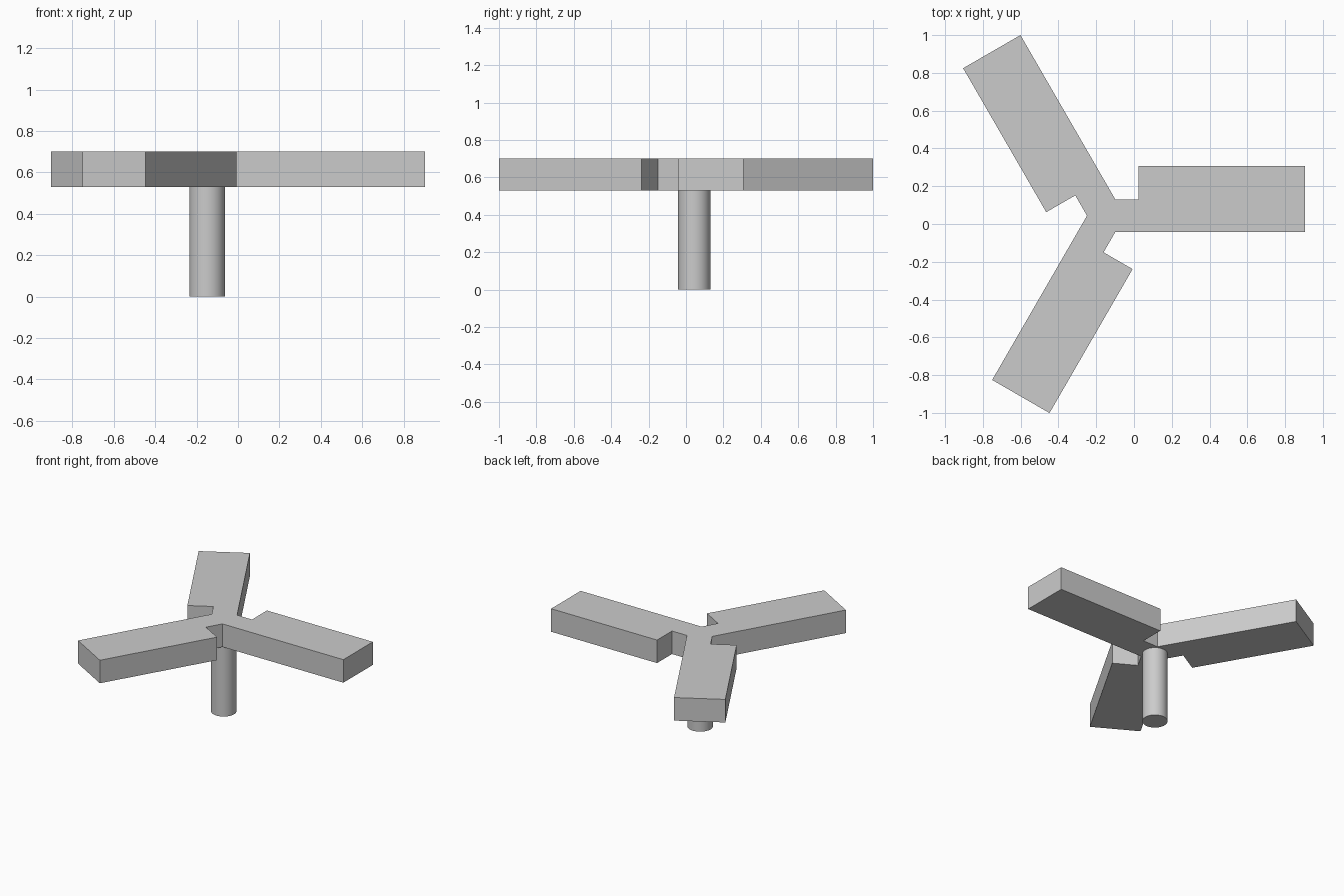
import bpy, bmesh, math
from mathutils import Matrix, Vector

cube = bpy.data.objects.get("Cube")
if cube:
    bpy.data.objects.remove(cube, do_unlink=True)

HUB = Vector((-0.149, 0.044, 0))   # rotor axis
R = 0.0865                         # shaft radius and half neck width
LENGTH, WIDE, NECK = 1.054, 0.264, 0.174
BOTTOM, TOP = 0.529, 0.702

grey = bpy.data.materials.new("plain grey")
grey.use_nodes = True
colour = (0.6, 0.6, 0.6, 1)
grey.diffuse_color = colour
grey.node_tree.nodes["Principled BSDF"].inputs["Base Color"].default_value = colour


def add_object(name, bm):
    bmesh.ops.recalc_face_normals(bm, faces=bm.faces)
    mesh = bpy.data.meshes.new(name)
    bm.to_mesh(mesh)
    bm.free()
    mesh.materials.append(grey)
    obj = bpy.data.objects.new(name, mesh)
    obj.location = HUB
    bpy.context.collection.objects.link(obj)
    return obj


# Three-bladed rotor: one blade outline turned around the axis, then extruded
blade = [(LENGTH, -R), (LENGTH, WIDE), (NECK, WIDE), (NECK, R),
         (R / math.sqrt(3), R)]
bm = bmesh.new()
outline = []
for i in range(3):
    turn = Matrix.Rotation(math.radians(120 * i), 3, "Z")
    outline += [bm.verts.new(turn @ Vector((x, y, BOTTOM))) for x, y in blade]
base = bm.faces.new(outline)
top = bmesh.ops.extrude_face_region(bm, geom=[base], use_keep_orig=True)
bmesh.ops.translate(bm, vec=(0, 0, TOP - BOTTOM),
                    verts=[v for v in top["geom"] if isinstance(v, bmesh.types.BMVert)])
add_object("three_blade_rotor", bm)

# Round shaft below the rotor
bm = bmesh.new()
bmesh.ops.create_cone(bm, cap_ends=True, segments=32, radius1=R, radius2=R,
                      depth=BOTTOM, matrix=Matrix.Translation((0, 0, BOTTOM / 2)))
shaft = add_object("shaft", bm)
bpy.ops.object.select_all(action="DESELECT")
shaft.select_set(True)
bpy.context.view_layer.objects.active = shaft
bpy.ops.object.shade_smooth_by_angle(angle=math.radians(40))
